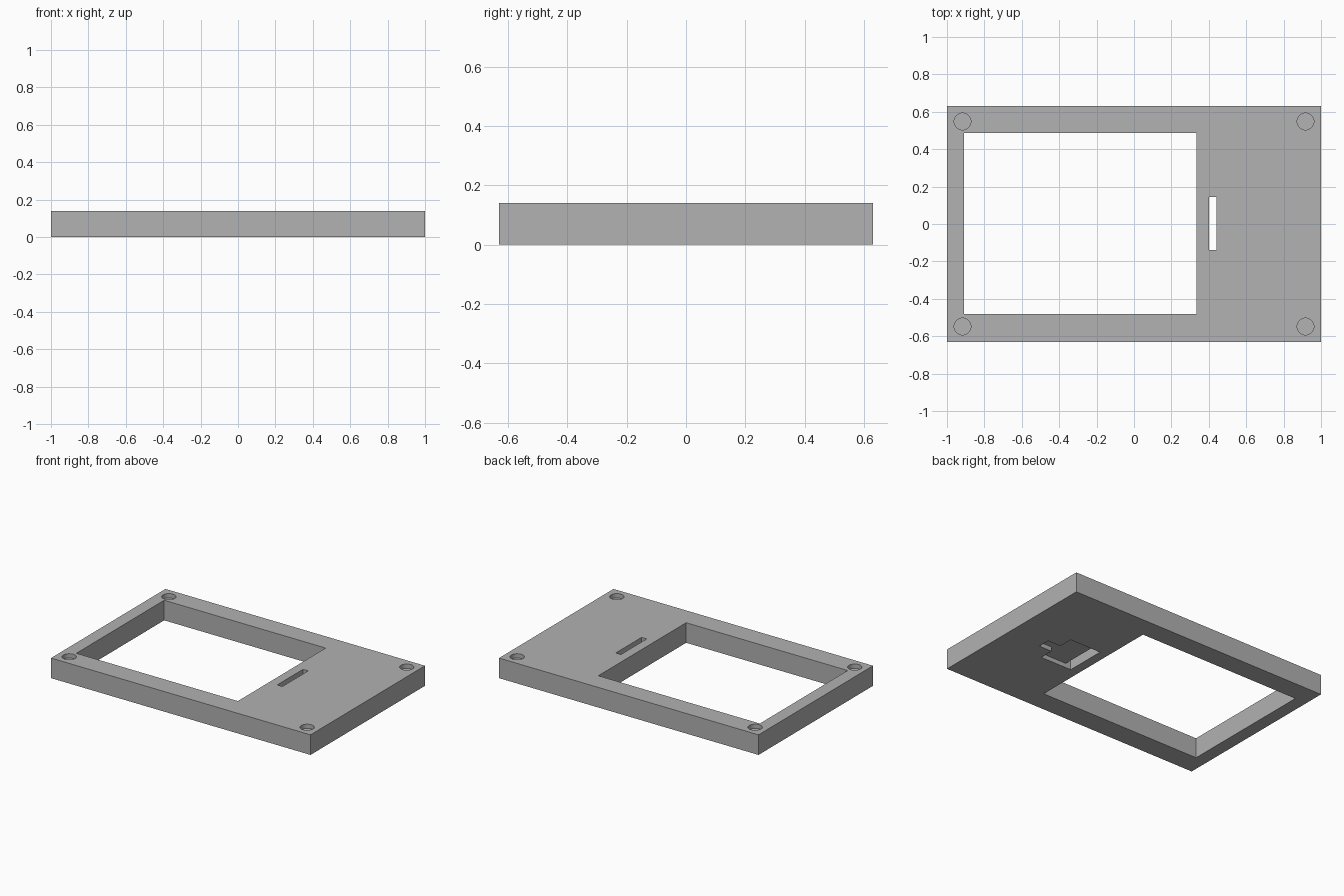
import bpy
import math

old = bpy.data.objects.get("Cube")
if old:
    bpy.data.objects.remove(old, do_unlink=True)

# Single flat material
grey = bpy.data.materials.new("mid grey")
grey.use_nodes = True
colour = (0.445, 0.445, 0.445, 1)
grey.diffuse_color = colour
grey.node_tree.nodes["Principled BSDF"].inputs["Base Color"].default_value = colour

HEIGHT = 0.14
HALF_Y = 0.63
PEG_DEPTH = 0.03
RECESS_DEPTH = 0.03
OVER = 0.1  # how far cutters reach past the surface


def box(name, x0, x1, y0, y1, z0, z1):
    bpy.ops.mesh.primitive_cube_add(
        size=1, location=((x0 + x1) / 2, (y0 + y1) / 2, (z0 + z1) / 2))
    obj = bpy.context.object
    obj.name = name
    obj.scale = (x1 - x0, y1 - y0, z1 - z0)
    bpy.ops.object.transform_apply(location=True, rotation=False, scale=True)
    obj.data.materials.append(grey)
    return obj


def cut(target, cutter):
    """Subtract the cutter from the target, then discard the cutter."""
    cutter.hide_render = True
    mod = target.modifiers.new(cutter.name, "BOOLEAN")
    mod.operation = "DIFFERENCE"
    mod.solver = "EXACT"
    mod.object = cutter
    bpy.context.view_layer.objects.active = target
    bpy.ops.object.modifier_apply(modifier=mod.name)
    bpy.data.objects.remove(cutter, do_unlink=True)


# Plate
plate = box("frame_plate", -1, 1, -HALF_Y, HALF_Y, 0, HEIGHT)

# Large window through the plate
cut(plate, box("window_cutter", -0.91, 0.335, -0.48, 0.487, -OVER, HEIGHT + OVER))

# Stepped recess in the underside: wide pocket plus narrow tab
cut(plate, box("pocket_cutter", 0.40, 0.64, -0.14, 0.145, -OVER, RECESS_DEPTH))
cut(plate, box("tab_cutter", 0.60, 0.74, -0.04, 0.045, -OVER, RECESS_DEPTH))

# Narrow slot from the pocket up through the top
cut(plate, box("slot_cutter", 0.40, 0.44, -0.14, 0.145, -OVER, HEIGHT + OVER))

# Blind round holes in the four corners
for sx in (-1, 1):
    for sy in (-1, 1):
        bpy.ops.mesh.primitive_cylinder_add(
            vertices=32, radius=0.045, depth=PEG_DEPTH + OVER,
            location=(sx * 0.917, sy * 0.548, HEIGHT + (OVER - PEG_DEPTH) / 2))
        hole = bpy.context.object
        hole.name = "corner_hole_cutter"
        hole.data.materials.append(grey)
        cut(plate, hole)

# Smooth hole walls, crisp edges elsewhere
bpy.ops.object.select_all(action="DESELECT")
plate.select_set(True)
bpy.context.view_layer.objects.active = plate
bpy.ops.object.shade_smooth_by_angle(angle=math.radians(30))
